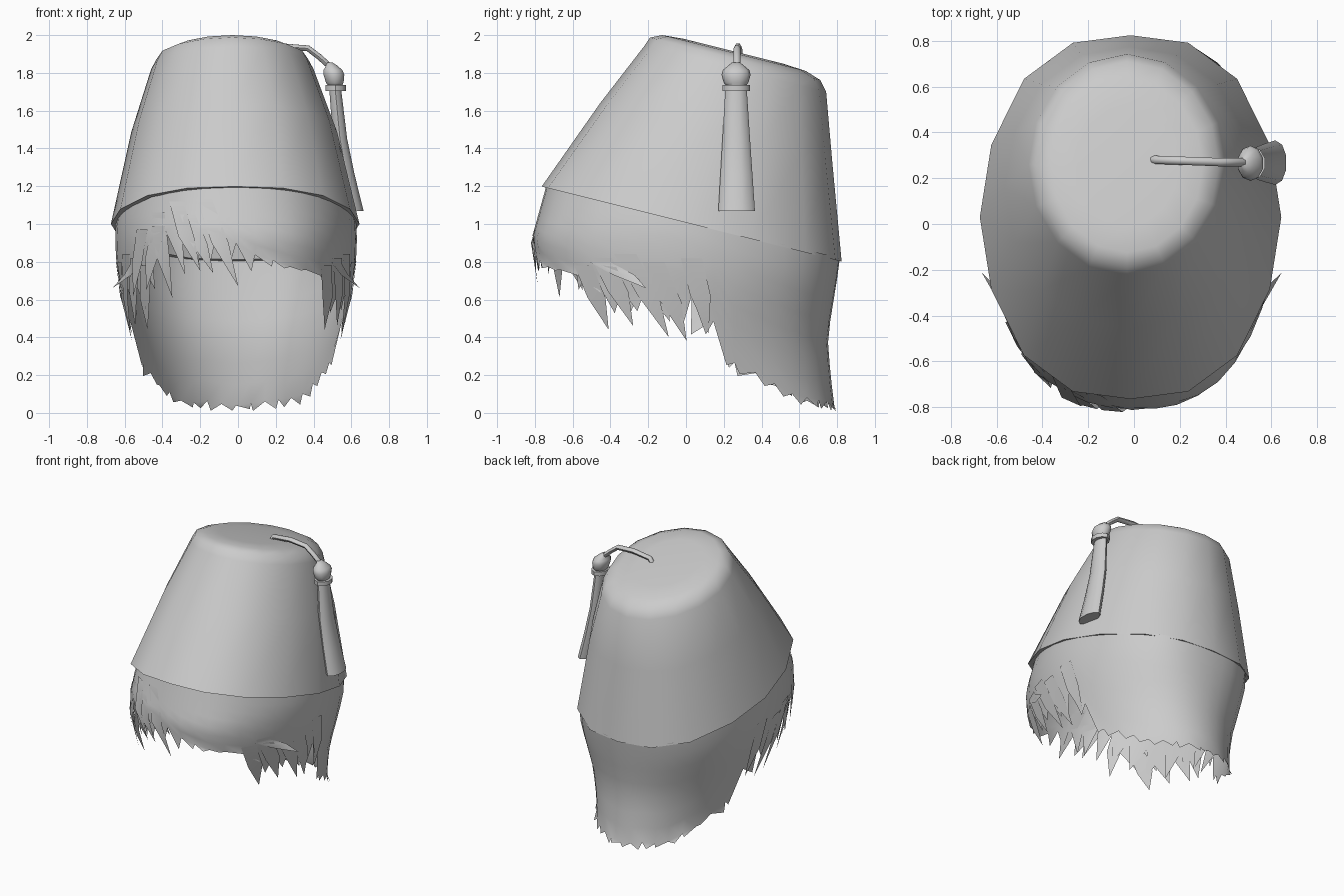
import bpy, random
from math import sin, cos, radians
from mathutils import Vector

random.seed(11)
if "Cube" in bpy.data.objects:
    bpy.data.objects.remove(bpy.data.objects["Cube"])

grey = bpy.data.materials.new("plain grey")
grey.use_nodes = True
grey.diffuse_color = (0.6, 0.6, 0.6, 1)
grey.node_tree.nodes["Principled BSDF"].inputs["Base Color"].default_value = (0.6, 0.6, 0.6, 1)


def finish(ob, angle):
    ob.data.materials.append(grey)
    bpy.ops.object.select_all(action="DESELECT")
    ob.select_set(True)
    bpy.context.view_layer.objects.active = ob
    bpy.ops.object.shade_smooth_by_angle(angle=radians(angle))


def make(name, verts, faces, angle=45):
    me = bpy.data.meshes.new(name)
    me.from_pydata(verts, [], faces)
    ob = bpy.data.objects.new(name, me)
    bpy.context.collection.objects.link(ob)
    finish(ob, angle)


def oval(a, full):
    """Unit oval; full widens its front and back corners."""
    s, c = sin(radians(a)), cos(radians(a))
    return s, c * (1 + full * s * s * c * c)


def loft(name, rings, sides, tilt=0.0, angle=45):
    """Closed stack of rings (cx, cy, cz, rx, ry, corner fullness)."""
    verts, faces = [], []
    for cx, cy, cz, rx, ry, full in rings:
        for k in range(sides):
            s, c = oval(360 * k / sides, full)
            verts.append((cx + rx * s, cy - ry * c, cz - tilt * ry * c))
    for i in range(len(rings) - 1):
        for k in range(sides):
            p, q = i * sides + k, i * sides + (k + 1) % sides
            faces.append((p, q, q + sides, p + sides))
    faces.append([(len(rings) - 1) * sides + k for k in range(sides)])
    faces.append(list(range(sides))[::-1])
    make(name, verts, faces, angle)


def lerp(table, x):
    """Piecewise linear lookup; rows are (key, values...)."""
    if x <= table[0][0]:
        return table[0][1:]
    for lo, hi in zip(table, table[1:]):
        if x <= hi[0]:
            t = (x - lo[0]) / (hi[0] - lo[0])
            return [u + (v - u) * t for u, v in zip(lo[1:], hi[1:])]
    return table[-1][1:]


# Tapered hat, leaning back: inner ceiling, inner wall, rim, outer wall, crown
TILT = -0.25
loft("hat", [
    (-0.03, 0.255, 1.8, 0.38, 0.43, 0),
    (-0.02, 0.16, 1.487, 0.505, 0.57, 0.15),
    (-0.015, 0.03, 1.0, 0.625, 0.755, 0.3),
    (-0.015, 0.03, 1.0, 0.658, 0.794, 0.3),
    (-0.02, 0.16, 1.487, 0.545, 0.614, 0.15),
    (-0.03, 0.26, 1.82, 0.43, 0.482, 0),
    (-0.03, 0.26, 1.875, 0.4, 0.45, 0),
    (-0.03, 0.255, 1.905, 0.33, 0.38, 0),
    (-0.03, 0.25, 1.915, 0.22, 0.26, 0),
], 16, TILT)

# Hair surface: side, front and back radii and corner fullness by height
RADII = [
    (0.0, 0.49, 0.75, 0.76, 0), (0.2, 0.505, 0.75, 0.735, 0.05),
    (0.4, 0.545, 0.75, 0.72, 0.1), (0.65, 0.61, 0.79, 0.76, 0.2),
    (0.8, 0.635, 0.82, 0.785, 0.3), (0.93, 0.64, 0.845, 0.78, 0.25),
    (1.02, 0.635, 0.82, 0.77, 0.2), (1.2, 0.595, 0.77, 0.77, 0.15),
]
# Hair edge by angle from the front: height of the gaps and of the tips
EDGE = [
    (-180, 0.04, 0.01), (-145, 0.06, 0.02), (-130, 0.13, 0.09), (-117, 0.21, 0.17),
    (-102, 0.3, 0.25), (-97, 0.6, 0.42), (-80, 0.68, 0.48), (-58, 0.75, 0.55),
    (-45, 0.92, 0.7), (-28, 0.98, 0.76), (-8, 0.96, 0.76), (6, 0.87, 0.74),
    (16, 0.81, 0.78), (35, 0.77, 0.74), (45, 0.74, 0.7), (52, 0.7, 0.55),
    (62, 0.65, 0.5), (80, 0.65, 0.48), (97, 0.6, 0.42), (102, 0.3, 0.25),
    (117, 0.21, 0.17), (130, 0.13, 0.09), (145, 0.06, 0.02), (180, 0.04, 0.01),
]


def hair_point(a, z, out=0.0):
    rx, front, back, full = lerp(RADII, z)
    s, c = oval(a, full)
    ry = front if c > 0 else back
    return Vector((-0.01 + (rx + out) * s, 0.03 - (ry + out) * c, z))


def rim_height(a):
    return 1.01 - TILT * 0.77 * oval(a, 0.2)[1]


# Hair shell with broad pointed locks along the lower edge
COLS, ROWS = 40, 7
verts, faces = [], []
for k in range(COLS):
    a = -180 + 360 * k / COLS
    top, low = rim_height(a), lerp(EDGE, a)[0] + random.uniform(-0.015, 0.015)
    for r in range(ROWS + 1):
        verts.append(hair_point(a, top + (low - top) * r / ROWS))
for k in range(COLS):
    p, q = k * (ROWS + 1), ((k + 1) % COLS) * (ROWS + 1)
    for r in range(ROWS):
        faces.append((p + r, p + r + 1, q + r + 1, q + r))
    a = -180 + 360 * (k + 0.5) / COLS
    gap, tip = lerp(EDGE, a)
    tip = max(0.0, tip + random.uniform(-0.1, 0.3) * (gap - tip))
    lean = random.uniform(0, 6) if abs(a) < 100 else random.uniform(-4, 4)
    verts.append(hair_point(a + lean, tip, random.uniform(0, 0.02)))
    faces.append((p + ROWS, len(verts) - 1, q + ROWS))
make("hair", verts, faces, 60)

# Long loose locks: root angle and height, tip angle and height, flare
FRINGE = [
    (-16, 1.13, 1, 0.67, 0.02), (-24, 1.05, -11, 0.74, 0.01), (-31, 1.12, -17, 0.75, 0.02),
    (-41, 1.06, -33, 0.61, 0.02), (-40, 0.99, -48, 0.65, 0.03), (-51, 0.97, -58, 0.62, 0.04),
]
TEMPLE = [
    (49, 0.78, 56, 0.44, 0.01), (57, 0.82, 67, 0.46, 0.02), (66, 0.84, 81, 0.4, 0.02),
    (76, 0.8, 88, 0.38, 0.01), (90, 0.82, 97, 0.42, 0.01), (56, 0.8, 74, 0.66, 0.07),
]
verts, faces = [], []
for a, root, b, tip, flare in FRINGE + TEMPLE + [(-t[0], t[1], -t[2], *t[3:]) for t in TEMPLE]:
    n, mid, z = len(verts), (a + b) / 2, (root + tip) / 2
    verts += [hair_point(a - 4, root, 0.004), hair_point(a + 4, root, 0.004),
              hair_point(mid + 4, z, 0.012), hair_point(b, tip, flare),
              hair_point(mid - 4, z, 0.012)]
    faces += [(n, n + 4, n + 2, n + 1), (n + 4, n + 3, n + 2)]
make("loose_locks", verts, faces, 40)

# Cord from the crown to the tassel
curve = bpy.data.curves.new("cord", "CURVE")
curve.dimensions = "3D"
curve.bevel_depth = 0.018
curve.bevel_resolution = 1
curve.use_fill_caps = True
path = [(0.08, 0.28, 1.89), (0.1, 0.28, 1.925), (0.24, 0.275, 1.94),
        (0.37, 0.27, 1.93), (0.43, 0.27, 1.885), (0.48, 0.27, 1.84), (0.5, 0.27, 1.8)]
line = curve.splines.new("POLY")
line.points.add(len(path) - 1)
for point, co in zip(line.points, path):
    point.co = (*co, 1)
cord = bpy.data.objects.new("cord", curve)
bpy.context.collection.objects.link(cord)
bpy.ops.object.select_all(action="DESELECT")
cord.select_set(True)
bpy.context.view_layer.objects.active = cord
bpy.ops.object.convert(target="MESH")
finish(bpy.context.object, 60)

# Tassel: knot, collar and flared skirt
loft("tassel_knot", [(x, 0.265, z, r * 0.75, r, 0) for x, z, r in (
    (0.515, 1.72, 0.045), (0.512, 1.75, 0.066), (0.508, 1.79, 0.077),
    (0.503, 1.815, 0.07), (0.495, 1.84, 0.04), (0.485, 1.855, 0.022))], 10, angle=60)
loft("tassel_collar", [(0.517, 0.265, z, 0.057, 0.073, 0) for z in (1.705, 1.735)], 10)
loft("tassel_skirt", [
    (0.617, 0.268, 1.07, 0.05, 0.097, 0),
    (0.575, 0.267, 1.26, 0.045, 0.085, 0),
    (0.54, 0.266, 1.45, 0.04, 0.073, 0),
    (0.515, 0.265, 1.71, 0.033, 0.057, 0),
], 10, angle=50)
